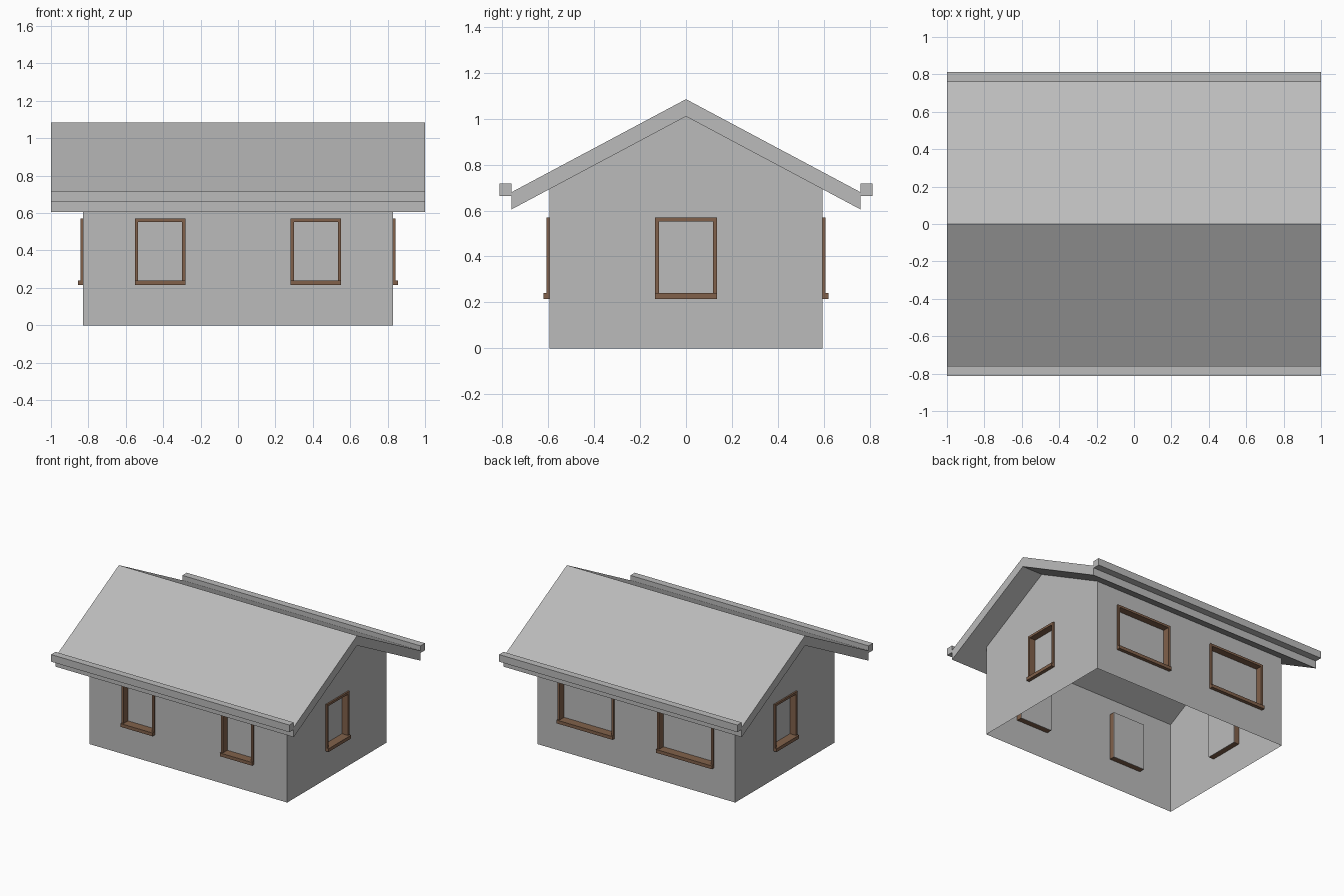
import bpy, bmesh, math
from mathutils import Vector, Matrix

cube = bpy.data.objects.get("Cube")
if cube:
    bpy.data.objects.remove(cube, do_unlink=True)


def material(name, colour):
    m = bpy.data.materials.new(name)
    m.use_nodes = True
    m.diffuse_color = (*colour, 1)
    m.node_tree.nodes["Principled BSDF"].inputs["Base Color"].default_value = (*colour, 1)
    return m


GREY = material("plaster grey", (0.5, 0.5, 0.5))
BROWN = material("wood brown", (0.22, 0.12, 0.07))

HX, HY = 0.83, 0.595           # half length and half depth of the walls
ROOF_Y, EAVE, RIDGE, THICK = 0.76, 0.605, 1.01, 0.075
SLOPE = (RIDGE - EAVE) / ROOF_Y
Z0, Z1 = 0.215, 0.57           # window bottom and top


def finish(name, bm, mat):
    bmesh.ops.recalc_face_normals(bm, faces=bm.faces)
    mesh = bpy.data.meshes.new(name)
    bm.to_mesh(mesh)
    bm.free()
    mesh.materials.append(mat)
    ob = bpy.data.objects.new(name, mesh)
    bpy.context.collection.objects.link(ob)
    return ob


def add_box(bm, lo, hi):
    lo, hi = Vector(lo), Vector(hi)
    mat = Matrix.Translation((lo + hi) / 2) @ Matrix.Diagonal((*(hi - lo), 1))
    bmesh.ops.create_cube(bm, size=1, matrix=mat)


def prism(name, profile, half, mat, capped=True):
    """Extrude a (y, z) profile along x."""
    bm = bmesh.new()
    face = bm.faces.new([bm.verts.new((-half, y, z)) for y, z in profile])
    out = bmesh.ops.extrude_face_region(bm, geom=[face], use_keep_orig=True)
    moved = [v for v in out["geom"] if isinstance(v, bmesh.types.BMVert)]
    bmesh.ops.translate(bm, verts=moved, vec=(2 * half, 0, 0))
    return bm


# Windows: name, wall angle, distance of wall from centre, offset along wall, half width
windows = [("right_side", -math.pi / 2, HX, 0, 0.135), ("left_side", math.pi / 2, HX, 0, 0.135)]
for side, sx in (("right", -1), ("left", 1)):
    windows.append((f"front_{side}", 0, HY, sx * 0.417, 0.135))
    windows.append((f"back_{side}", math.pi, HY, -sx * 0.417, 0.235))

# Wall shell, open below and under the roof
wall_top = RIDGE - SLOPE * HY
bm = prism("walls", [(-HY, 0), (HY, 0), (HY, wall_top), (0, RIDGE), (-HY, wall_top)], HX, GREY)
bmesh.ops.recalc_face_normals(bm, faces=bm.faces)
bmesh.ops.delete(bm, geom=[f for f in bm.faces if abs(f.normal.z) > 0.3], context="FACES_ONLY")

# Window openings: slice each wall along the window edges and drop the middle
for _, angle, dist, u, w in windows:
    rot = Matrix.Rotation(angle, 3, "Z")
    along, out = rot @ Vector((1, 0, 0)), rot @ Vector((0, -1, 0))
    up = Vector((0, 0, 1))
    for co, no in ((along * (u - w), along), (along * (u + w), along), (up * Z0, up), (up * Z1, up)):
        faces = [f for f in bm.faces if f.normal.dot(out) > 0.9]
        geom = faces + list({e for f in faces for e in f.edges}) + list({v for f in faces for v in f.verts})
        bmesh.ops.bisect_plane(bm, geom=geom, plane_co=co, plane_no=no)
    hole = [f for f in bm.faces if f.normal.dot(out) > 0.9
            and abs(f.calc_center_median().dot(along) - u) < w
            and Z0 < f.calc_center_median().z < Z1]
    bmesh.ops.delete(bm, geom=hole, context="FACES")
finish("walls", bm, GREY)

# Frame, sill and pane for every window, built facing -y and turned into place
BAR, IN, OUT = 0.017, 0.04, 0.012
for name, angle, dist, u, w in windows:
    place = Matrix.Rotation(angle, 4, "Z") @ Matrix.Translation((u, -dist, 0))
    frame = bmesh.new()
    for s in (-1, 1):
        a, b = sorted((s * w, s * (w - BAR)))
        add_box(frame, (a, -OUT, Z0 + 0.025), (b, IN, Z1))
    add_box(frame, (BAR - w, -OUT, Z1 - BAR), (w - BAR, IN, Z1))
    add_box(frame, (-w, -0.026, Z0), (w, IN, Z0 + 0.025))
    finish(f"{name}_window_frame", frame, BROWN).matrix_world = place
    pane = bmesh.new()
    add_box(pane, (-w, IN, Z0), (w, IN + 0.004, Z1))
    finish(f"{name}_window_pane", pane, GREY).matrix_world = place

# Gable roof
roof = [(-ROOF_Y, EAVE), (0, RIDGE), (ROOF_Y, EAVE),
        (ROOF_Y, EAVE + THICK), (0, RIDGE + THICK), (-ROOF_Y, EAVE + THICK)]
finish("roof", prism("roof", roof, 1, GREY), GREY)

# Gutters along both eaves
for name, s in (("front_gutter", -1), ("back_gutter", 1)):
    bm = bmesh.new()
    a, b = sorted((s * ROOF_Y, s * 0.813))
    add_box(bm, (-1, a, 0.663), (1, b, 0.717))
    finish(name, bm, GREY)
